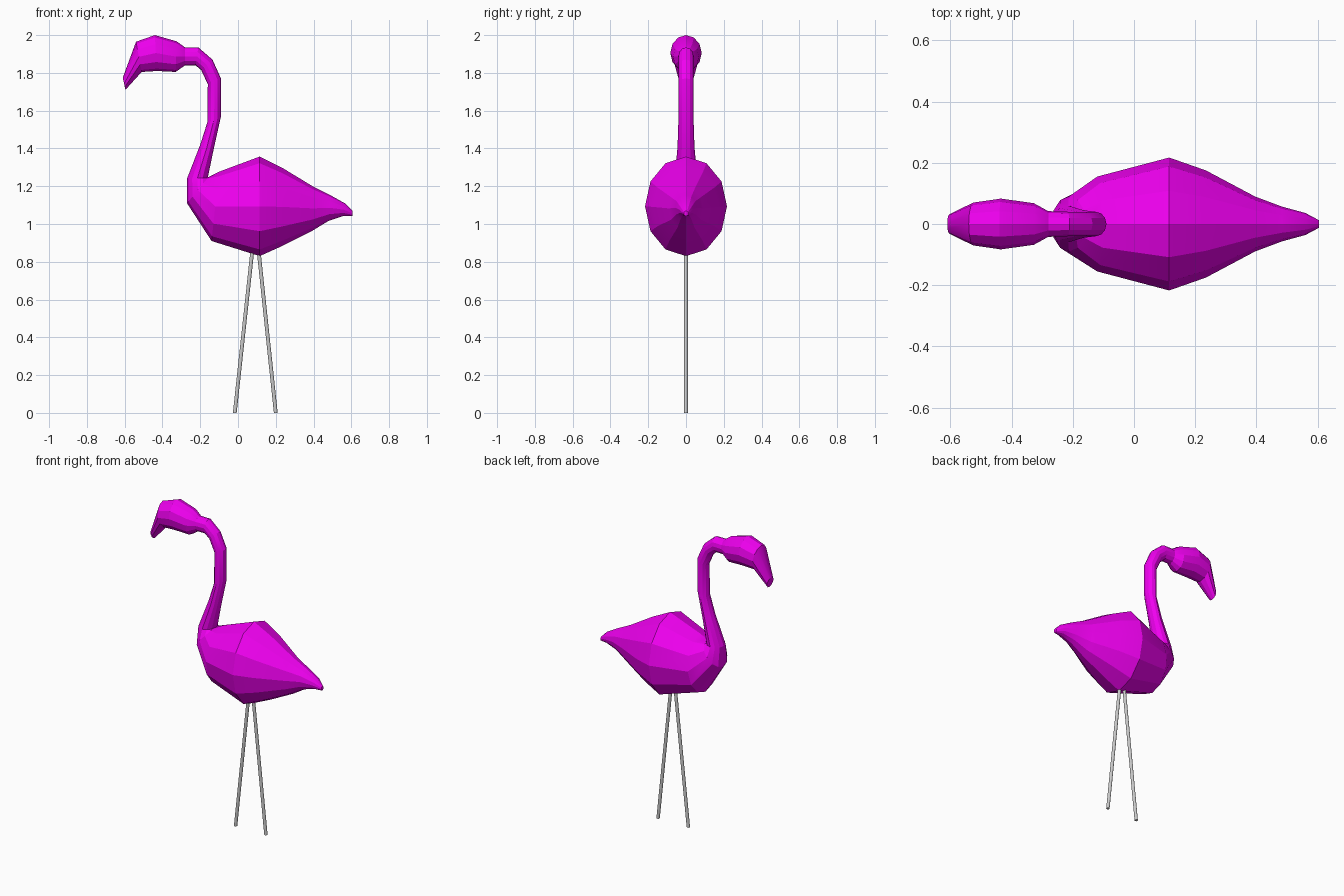
import bpy, bmesh, math
from mathutils import Vector

if "Cube" in bpy.data.objects:
    bpy.data.objects.remove(bpy.data.objects["Cube"])

SIDES = 12

pink = bpy.data.materials.new("pink")
pink.diffuse_color = (0.87, 0.0, 0.87, 1)
pink.use_nodes = True
pink.node_tree.nodes["Principled BSDF"].inputs["Base Color"].default_value = pink.diffuse_color

# Sections from beak to tail: upper/back x,z, lower/front x,z, half width
SECTIONS = [
    (-0.610, 1.775, -0.596, 1.71, 0.032),
    (-0.54, 1.965, -0.51, 1.805, 0.07),
    (-0.44, 2.00, -0.43, 1.81, 0.083),
    (-0.325, 1.967, -0.33, 1.805, 0.068),
    (-0.28, 1.935, -0.28, 1.84, 0.042),
    (-0.21, 1.935, -0.225, 1.84, 0.04),
    (-0.135, 1.87, -0.195, 1.815, 0.04),
    (-0.09, 1.77, -0.16, 1.74, 0.04),
    (-0.09, 1.57, -0.162, 1.54, 0.04),
    (-0.13, 1.39, -0.20, 1.42, 0.045),
    (-0.16, 1.245, -0.27, 1.24, 0.06),
    (-0.155, 1.25, -0.27, 1.11, 0.09),
    (-0.10, 1.277, -0.14, 0.91, 0.155),
    (0.115, 1.357, 0.115, 0.83, 0.217),
    (0.235, 1.297, 0.235, 0.884, 0.175),
    (0.395, 1.20, 0.395, 0.965, 0.09),
    (0.485, 1.155, 0.48, 1.017, 0.057),
    (0.565, 1.11, 0.555, 1.042, 0.036),
    (0.605, 1.07, 0.605, 1.042, 0.012),
]


def finish(bm, name, mat=None):
    bmesh.ops.recalc_face_normals(bm, faces=bm.faces)
    me = bpy.data.meshes.new(name)
    bm.to_mesh(me)
    bm.free()
    ob = bpy.data.objects.new(name, me)
    bpy.context.collection.objects.link(ob)
    if mat:
        me.materials.append(mat)
    bpy.ops.object.select_all(action='DESELECT')
    ob.select_set(True)
    bpy.context.view_layer.objects.active = ob
    bpy.ops.object.shade_smooth_by_angle(angle=math.radians(20))
    return ob


def loft(name, rings, mat=None):
    bm = bmesh.new()
    loops = [[bm.verts.new(p) for p in ring] for ring in rings]
    for a, b in zip(loops, loops[1:]):
        for i in range(len(a)):
            j = (i + 1) % len(a)
            bm.faces.new((a[i], a[j], b[j], b[i]))
    bm.faces.new(loops[0])
    bm.faces.new(loops[-1])
    return finish(bm, name, mat)


# Bird: one continuous skin from beak to tail
rings = []
for ax, az, bx, bz, w in SECTIONS:
    mid = Vector(((ax + bx) / 2, 0, (az + bz) / 2))
    up = Vector(((ax - bx) / 2, 0, (az - bz) / 2))
    rings.append([mid + up * math.cos(t) + Vector((0, w * math.sin(t), 0))
                  for t in (2 * math.pi * k / SIDES for k in range(SIDES))])
loft("bird_body", rings, pink)

# Legs: two thin splayed rods
for name, top_x, foot_x in (("front_leg", 0.077, -0.017), ("back_leg", 0.108, 0.2)):
    rings = [[(x + 0.01 * math.cos(t), 0.01 * math.sin(t), z)
              for t in (2 * math.pi * k / SIDES for k in range(SIDES))]
             for x, z in ((foot_x, 0), (top_x, 0.87))]
    loft(name, rings)
